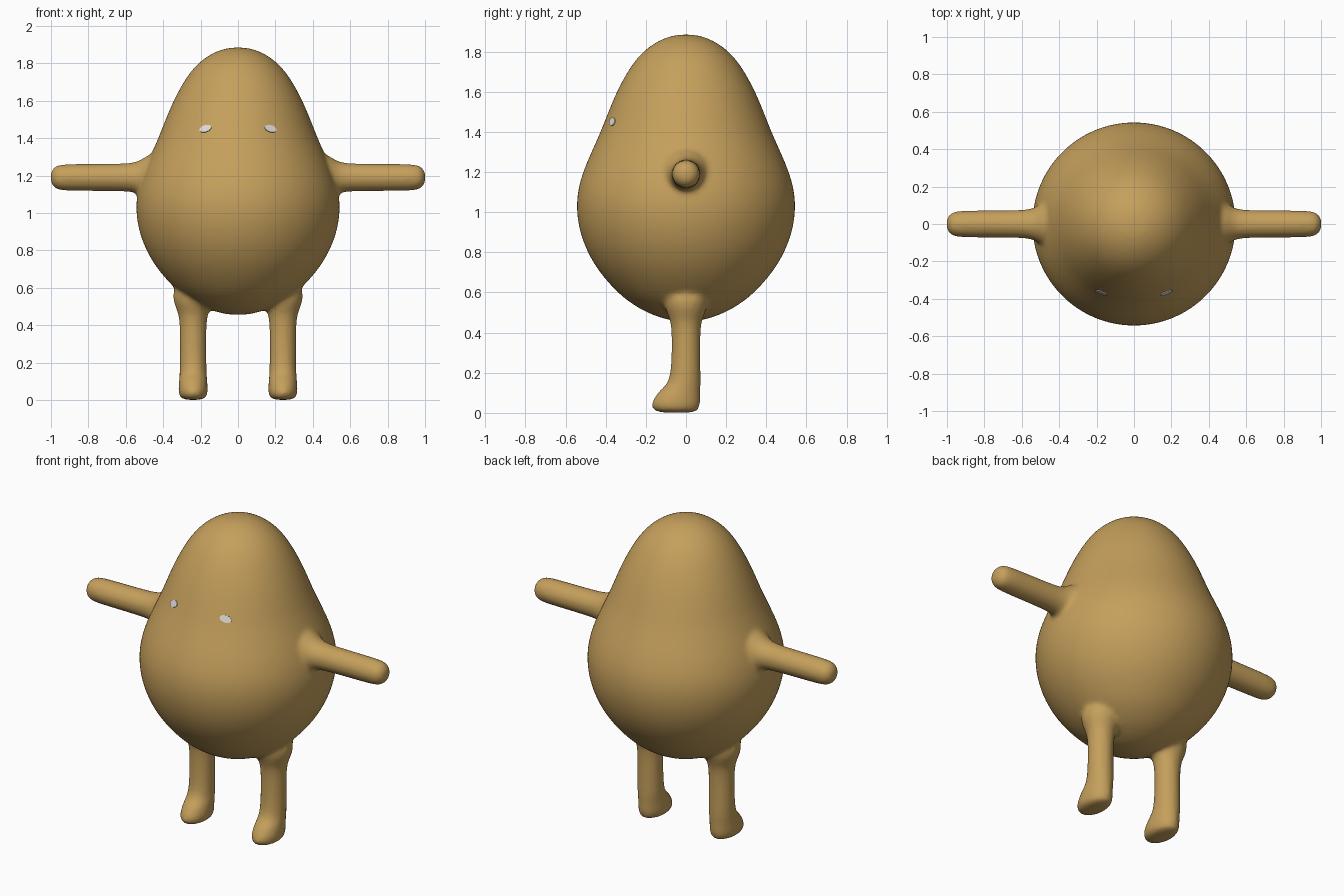
import bpy, bmesh, math
from mathutils import Matrix, Vector

if "Cube" in bpy.data.objects:
    bpy.data.objects.remove(bpy.data.objects["Cube"], do_unlink=True)


def material(name, rgb):
    m = bpy.data.materials.new(name)
    m.use_nodes = True
    m.diffuse_color = (*rgb, 1)
    bsdf = m.node_tree.nodes["Principled BSDF"]
    bsdf.inputs["Base Color"].default_value = (*rgb, 1)
    bsdf.inputs["Roughness"].default_value = 0.7
    return m


skin = material("tan skin", (0.56, 0.35, 0.107))
eye_white = material("pale eye", (0.75, 0.70, 0.66))


def loft(bm, rings, matrix, sides=24):
    """Skin a stack of ellipses (height, y centre, x radius, y radius)."""
    new, previous = [], None
    for h, cy, rx, ry in rings:
        ring = []
        for i in range(sides):
            a = math.tau * i / sides
            ring.append(bm.verts.new(matrix @ Vector((rx * math.cos(a), cy + ry * math.sin(a), h))))
        if previous:
            for i in range(sides):
                j = (i + 1) % sides
                new.append(bm.faces.new((previous[i], previous[j], ring[j], ring[i])))
        else:
            new.append(bm.faces.new(ring[::-1]))
        previous = ring
    new.append(bm.faces.new(previous))
    bmesh.ops.recalc_face_normals(bm, faces=new)


def round_rings(profile):
    return [(h, 0, r, r) for h, r in profile]


# Profiles: pear-shaped torso, flared arm, flared leg ending in a foot
torso = [(0.455, 0.03), (0.465, 0.10), (0.50, 0.20), (0.55, 0.28), (0.60, 0.343),
         (0.70, 0.433), (0.80, 0.493), (0.90, 0.53), (1.00, 0.547), (1.10, 0.543),
         (1.20, 0.515), (1.30, 0.472), (1.40, 0.426), (1.50, 0.388), (1.60, 0.346),
         (1.70, 0.293), (1.78, 0.236), (1.84, 0.165), (1.875, 0.09), (1.885, 0.03)]
arm = [(0.35, 0.14), (0.46, 0.135), (0.51, 0.10), (0.55, 0.08), (0.62, 0.074),
       (0.80, 0.073), (0.94, 0.072), (0.975, 0.063), (0.995, 0.042), (1.003, 0.015)]
leg = [(0.0, -0.045, 0.045, 0.08), (0.012, -0.05, 0.07, 0.113), (0.04, -0.053, 0.08, 0.125),
       (0.08, -0.042, 0.078, 0.114), (0.115, -0.029, 0.075, 0.101), (0.14, -0.01, 0.073, 0.084),
       (0.20, -0.002, 0.072, 0.075), (0.32, 0, 0.071, 0.071), (0.43, 0, 0.073, 0.073),
       (0.48, 0, 0.086, 0.086), (0.53, 0, 0.11, 0.11), (0.62, 0, 0.11, 0.11)]

# Body: all limbs fused into one smooth skin
bm = bmesh.new()
loft(bm, round_rings(torso), Matrix(), 48)
for side in (-1, 1):
    loft(bm, round_rings(arm),
         Matrix.Translation((0, 0, 1.19)) @ Matrix.Rotation(side * math.pi / 2, 4, "Y"))
    loft(bm, leg, Matrix.Translation((side * 0.24, 0, 0)))
mesh = bpy.data.meshes.new("body")
bm.to_mesh(mesh)
bm.free()
mesh.materials.append(skin)
body = bpy.data.objects.new("body", mesh)
bpy.context.collection.objects.link(body)
for p in mesh.polygons:
    p.use_smooth = True
body.modifiers.new("round", "SUBSURF").levels = 2
body.modifiers["round"].render_levels = 2
fuse = body.modifiers.new("fuse", "REMESH")
fuse.mode = "VOXEL"
fuse.voxel_size = 0.014
fuse.use_smooth_shade = True
soften = body.modifiers.new("soften", "SMOOTH")
soften.factor = 0.5
soften.iterations = 5

# Eyes: small tilted oval plates lying on the face
bpy.context.view_layer.update()
face = body.evaluated_get(bpy.context.evaluated_depsgraph_get())
for side, name in ((-1, "right_eye"), (1, "left_eye")):
    hit, spot, normal, _ = face.ray_cast(Vector((side * 0.174, -2, 1.45)), Vector((0, 1, 0)))
    out = Vector((side * 0.39, -0.83, 0.37)).normalized()
    across = Vector((0, 0, 1)).cross(out).normalized()
    axes = Matrix((across, out.cross(across), out)).transposed().to_4x4()
    bpy.ops.mesh.primitive_cylinder_add(vertices=10, radius=1, depth=1)
    eye = bpy.context.object
    eye.name = name
    eye.data.materials.append(eye_white)
    eye.data.transform(Matrix.Translation(spot) @ axes
                       @ Matrix.Rotation(-side * 0.25, 4, "Z")
                       @ Matrix.Diagonal((0.035, 0.021, 0.008, 1)))
